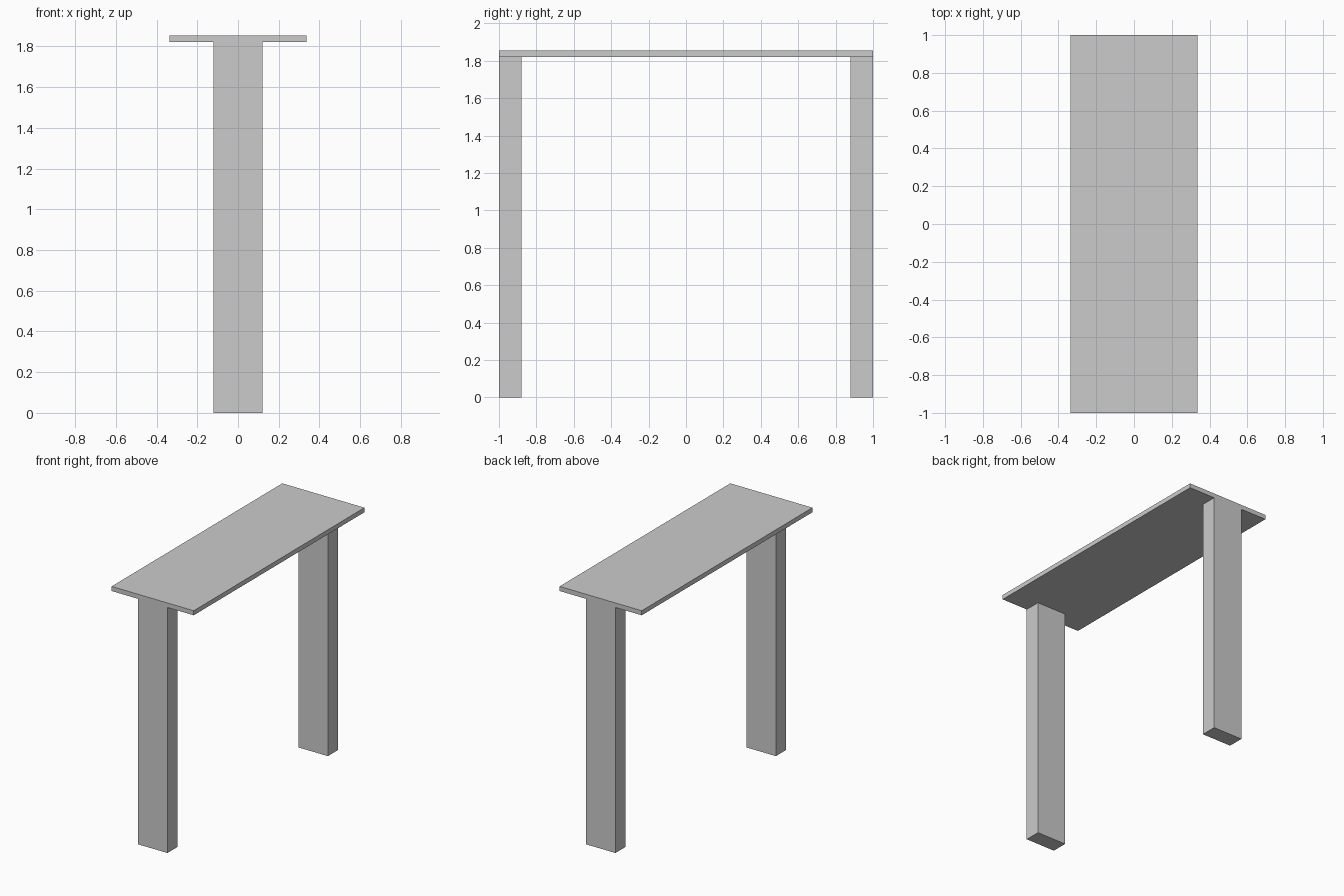
import bpy

if "Cube" in bpy.data.objects:
    bpy.data.objects.remove(bpy.data.objects["Cube"])


def box(name, size, center):
    """Add a box with its size baked into the mesh."""
    bpy.ops.mesh.primitive_cube_add(size=1, location=center)
    obj = bpy.context.object
    obj.name = name
    obj.scale = size
    bpy.ops.object.transform_apply(location=False, rotation=False, scale=True)
    return obj


LENGTH = 2.0
TOP_WIDTH, TOP_THICKNESS = 0.674, 0.034
LEG_WIDTH, LEG_DEPTH, LEG_HEIGHT = 0.243, 0.12, 1.82

# Thin flat top resting on the legs
box("table_top", (TOP_WIDTH, LENGTH, TOP_THICKNESS),
    (0, 0, LEG_HEIGHT + TOP_THICKNESS / 2))

# Slab legs flush with each end
for name, side in (("front_leg", -1), ("back_leg", 1)):
    box(name, (LEG_WIDTH, LEG_DEPTH, LEG_HEIGHT),
        (0, side * (LENGTH - LEG_DEPTH) / 2, LEG_HEIGHT / 2))
